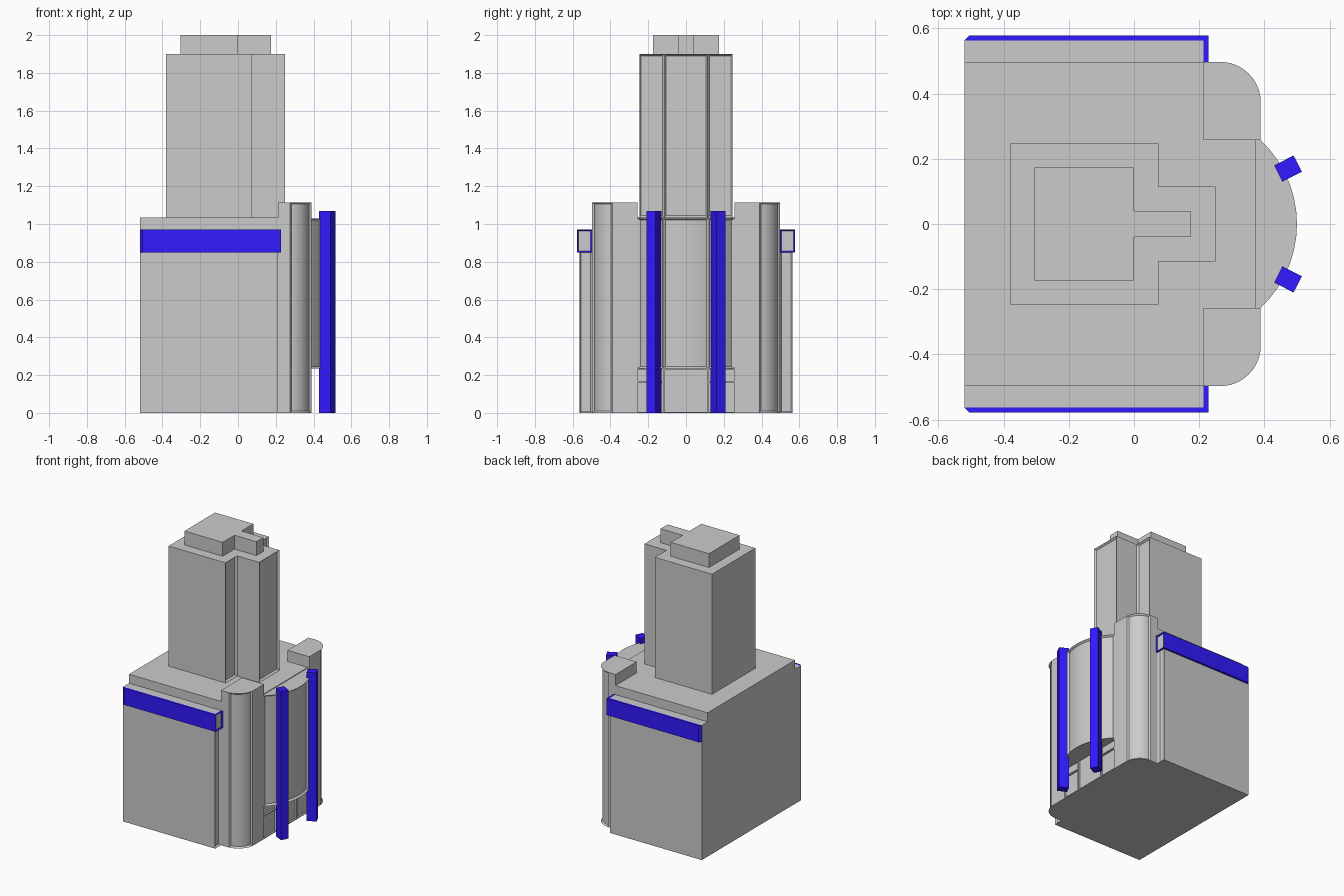
import bpy, bmesh, math
from mathutils import Vector

if "Cube" in bpy.data.objects:
    bpy.data.objects.remove(bpy.data.objects["Cube"])

blue = bpy.data.materials.new("blue_trim")
blue.diffuse_color = (0.03, 0.01, 1.0, 1.0)
blue.use_nodes = True
blue.node_tree.nodes["Principled BSDF"].inputs["Base Color"].default_value = blue.diffuse_color


def arc(p0, p1, sag, n):
    """Points of an arc bulging to the right of p0->p1."""
    a, b = Vector(p0), Vector(p1)
    d = b - a
    r = (d.length ** 2 / 4 + sag ** 2) / (2 * sag)
    out = Vector((d.y, -d.x)).normalized()
    c = (a + b) / 2 - out * (r - sag)
    half = math.asin(d.length / 2 / r)
    base = math.atan2(out.y, out.x)
    return [(c.x + r * math.cos(base - half + 2 * half * i / n),
             c.y + r * math.sin(base - half + 2 * half * i / n)) for i in range(n + 1)]


def prism(name, pts, z0, z1, panels=(), depth=0.014, border=0.01, flip=1, mat=None):
    """Upright prism; each panel is a list of side indices that gets recessed."""
    bm = bmesh.new()
    lo = [bm.verts.new((x, y * flip, z0)) for x, y in pts]
    hi = [bm.verts.new((x, y * flip, z1)) for x, y in pts]
    n = len(pts)
    bm.faces.new(lo)
    bm.faces.new(hi)
    sides = [bm.faces.new((lo[i], lo[(i + 1) % n], hi[(i + 1) % n], hi[i])) for i in range(n)]
    bmesh.ops.recalc_face_normals(bm, faces=bm.faces[:])
    for p in panels:
        bmesh.ops.inset_region(bm, faces=[sides[i] for i in p], thickness=border,
                               depth=-depth, use_boundary=True, use_even_offset=True)
    me = bpy.data.meshes.new(name)
    bm.to_mesh(me)
    bm.free()
    ob = bpy.data.objects.new(name, me)
    bpy.context.collection.objects.link(ob)
    if mat:
        me.materials.append(mat)
    return ob


def smooth(ob):
    bpy.ops.object.select_all(action='DESELECT')
    ob.select_set(True)
    bpy.context.view_layer.objects.active = ob
    bpy.ops.object.shade_smooth_by_angle(angle=math.radians(25))


def rect(x0, x1, y0, y1):
    return [(x0, y0), (x1, y0), (x1, y1), (x0, y1)]


def stepped(x0, x1, x2, y1, y2):
    """Wide block with a narrower nose toward +x."""
    return [(x0, -y1), (x1, -y1), (x1, -y2), (x2, -y2), (x2, y2), (x1, y2), (x1, y1), (x0, y1)]


# Main block, tower and cap
prism("main_block", stepped(-0.52, 0.213, 0.375, 0.497, 0.258), 0, 1.035)
prism("tower", stepped(-0.38, 0.075, 0.25, 0.247, 0.115), 1.035, 1.9, [[1], [3], [5]])
prism("roof_cap", stepped(-0.305, 0, 0.175, 0.174, 0.04), 1.9, 2.0)

# Curved bay with three recessed windows
bay_pts = arc((0.388, -0.258), (0.388, 0.258), 0.112, 14) + [(0.37, 0.258), (0.37, -0.258)]
smooth(prism("curved_bay", bay_pts, 0.235, 1.03,
             [list(range(4)), list(range(4, 10)), list(range(10, 14))]))

# Entrance framing below the bay
prism("entrance_head", rect(0.37, 0.388, -0.258, 0.258), 0.228, 0.236)
prism("entrance_sill", rect(0.37, 0.388, -0.258, 0.258), 0, 0.006)

for s, side in ((-1, "front"), (1, "back")):
    prism("door_jamb_" + side, rect(0.37, 0.388, 0.113, 0.123), 0, 0.235, flip=s)
    prism("transom_bar_" + side, rect(0.37, 0.388, 0.12, 0.258), 0.16, 0.168, flip=s)

    # Side wing with a recessed end
    prism("side_wing_" + side, rect(-0.52, 0.213, 0.497, 0.563), 0, 0.97, [[1]],
          border=0.008, flip=s)

    # Rounded corner pillar with a recessed curved panel
    pts = [(0.213, 0.258), (0.388, 0.258)] + arc((0.388, 0.388), (0.275, 0.497), 0.028, 8)
    smooth(prism("corner_pillar_" + side, pts + [(0.213, 0.497)], 0, 1.115,
                 [list(range(2, 10))], depth=0.01, flip=s))

    # Blue sign band wrapping the wing
    prism("sign_band_" + side,
          [(-0.52, 0.563), (0.213, 0.563), (0.213, 0.497), (0.228, 0.497), (0.228, 0.578),
           (-0.505, 0.578)], 0.85, 0.97, [[3]], depth=0.012, flip=s, mat=blue)
    prism("band_end_panel_" + side, rect(0.214, 0.219, 0.505, 0.57), 0.858, 0.962, flip=s)

    # Blue upright post, turned to follow the bay
    a = math.radians(27)
    post = [(0.4725 + x * math.cos(a) - y * math.sin(a), 0.17 + x * math.sin(a) + y * math.cos(a))
            for x, y in rect(-0.0335, 0.0335, -0.028, 0.028)]
    prism("post_" + side, post, 0, 1.07, flip=s, mat=blue)
